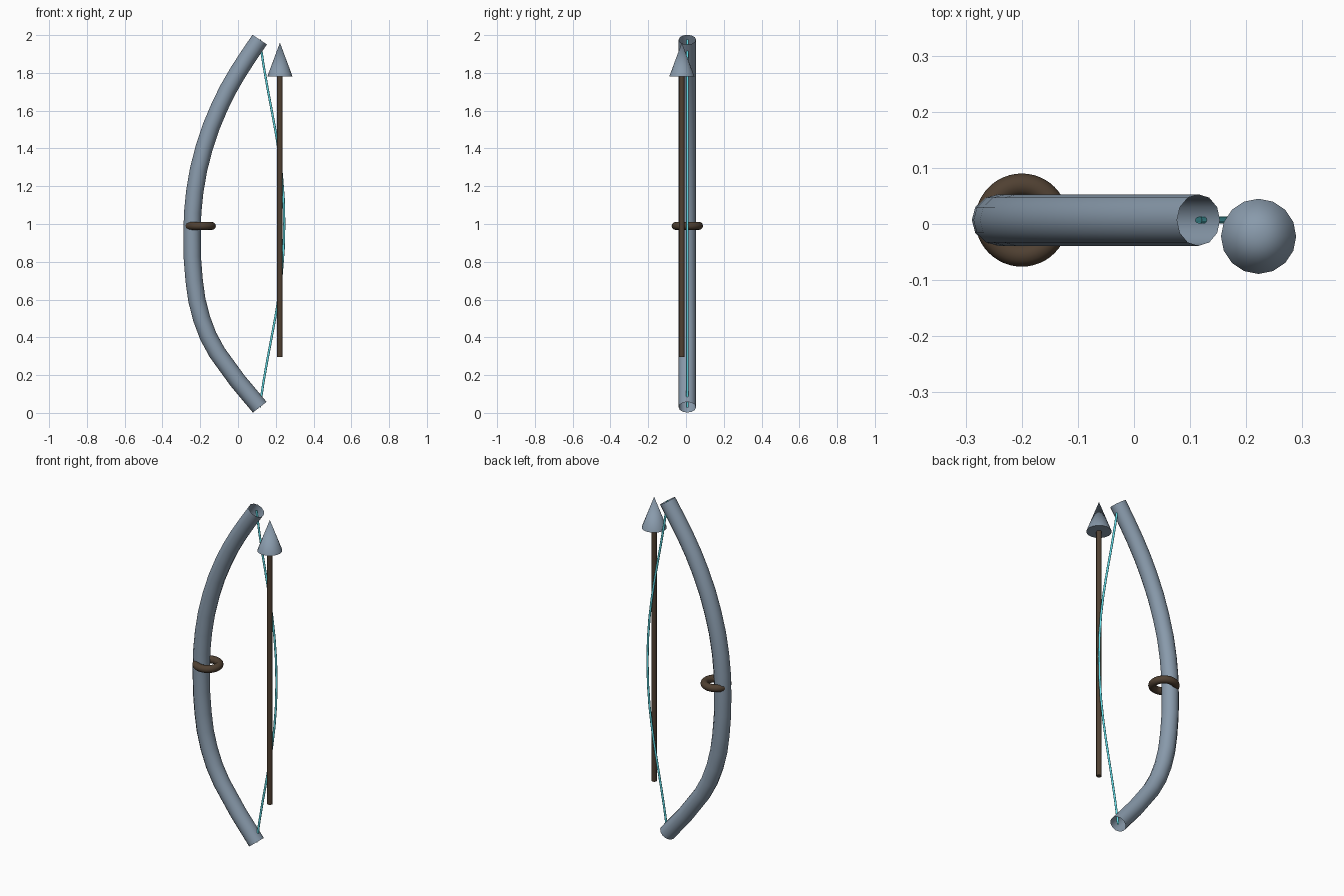
import bpy
from math import radians

if "Cube" in bpy.data.objects:
    bpy.data.objects.remove(bpy.data.objects["Cube"])


def material(name, rgb):
    mat = bpy.data.materials.new(name)
    mat.diffuse_color = (*rgb, 1)
    mat.use_nodes = True
    mat.node_tree.nodes["Principled BSDF"].inputs["Base Color"].default_value = mat.diffuse_color
    return mat


wood = material("dark_wood", (0.08, 0.052, 0.032))
teal = material("teal_string", (0.13, 0.75, 0.83))
steel = material("blue_grey", (0.25, 0.325, 0.41))
BOW_Y, ARROW_X, ARROW_Y = 0.007, 0.222, -0.022


def tube(name, points, radius, steps, mat):
    """Open-ended round tube through (x, z) points."""
    curve = bpy.data.curves.new(name, 'CURVE')
    curve.dimensions = '3D'
    curve.fill_mode = 'FULL'
    curve.bevel_depth = radius
    curve.bevel_resolution = 4
    curve.resolution_u = steps
    spline = curve.splines.new('BEZIER')
    spline.bezier_points.add(len(points) - 1)
    for bp, (x, z) in zip(spline.bezier_points, points):
        bp.co = (x, BOW_Y, z)
        bp.handle_left_type = bp.handle_right_type = 'AUTO'
    obj = bpy.data.objects.new(name, curve)
    bpy.context.collection.objects.link(obj)
    curve.materials.append(mat)


def finish(name, mat):
    obj = bpy.context.object
    obj.name = name
    bpy.ops.object.shade_smooth_by_angle(angle=radians(40))
    obj.data.materials.append(mat)


# Bow limb: gentle upper arm, tighter lower arm
tube("bow_limb", [(0.115, 0.03), (-0.111, 0.32), (-0.193, 0.5), (-0.232, 0.70),
                  (-0.243, 0.95), (-0.229, 1.17), (-0.180, 1.40),
                  (-0.098, 1.62), (-0.002, 1.80), (0.115, 1.976)], 0.046, 2, steel)

# Bow string
tube("bow_string", [(0.115, 0.03), (0.245, 1.0), (0.115, 1.976)], 0.006, 8, teal)

# Grip ring
bpy.ops.mesh.primitive_torus_add(location=(-0.2, BOW_Y, 0.99), major_radius=0.062,
                                 minor_radius=0.021, major_segments=48, minor_segments=12)
finish("grip_ring", wood)

# Arrow shaft
bpy.ops.mesh.primitive_cylinder_add(vertices=16, radius=0.0145, depth=1.49,
                                    location=(ARROW_X, ARROW_Y, 1.04))
finish("arrow_shaft", wood)

# Arrow head
bpy.ops.mesh.primitive_cone_add(vertices=16, radius1=0.067, radius2=0, depth=0.18,
                                location=(ARROW_X, ARROW_Y, 1.87))
finish("arrow_head", steel)
